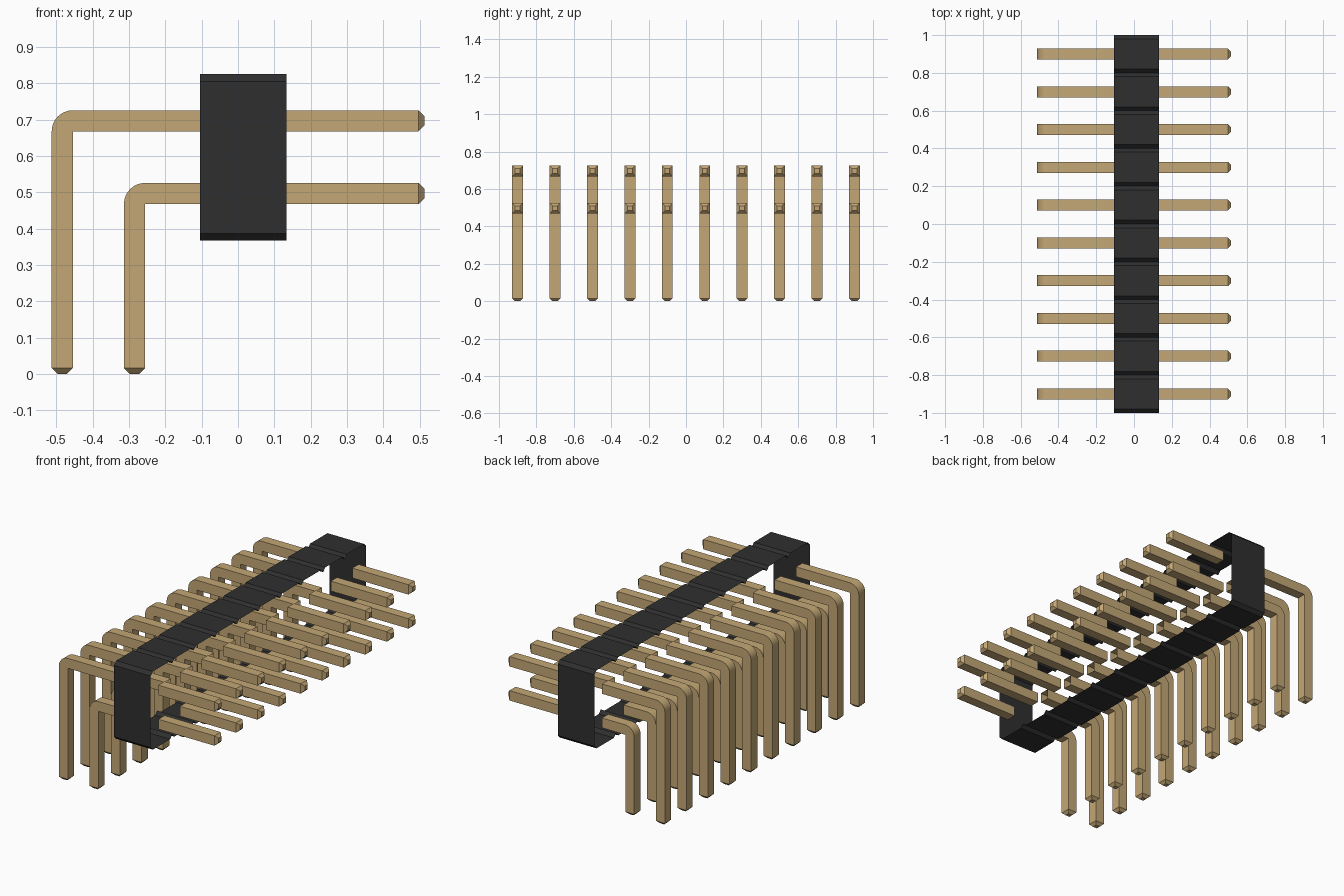
import bpy, bmesh, math

cube = bpy.data.objects.get("Cube")
if cube:
    bpy.data.objects.remove(cube, do_unlink=True)


def material(name, color):
    m = bpy.data.materials.new(name)
    m.use_nodes = True
    m.diffuse_color = color
    m.node_tree.nodes["Principled BSDF"].inputs["Base Color"].default_value = color
    return m


brass = material("brass", (0.55, 0.39, 0.18, 1))
black = material("black plastic", (0.028, 0.028, 0.028, 1))

COUNT, PITCH = 10, 0.2
BACK, FRONT = -0.105, 0.133      # body faces along x
HALF, TIP = 0.029, 0.016         # pin half width, tip chamfer


def finish(bm, name, mat):
    """Turn a bmesh into a mesh with smooth bends and sharp edges."""
    bmesh.ops.remove_doubles(bm, verts=bm.verts, dist=1e-5)
    bmesh.ops.recalc_face_normals(bm, faces=bm.faces)
    mesh = bpy.data.meshes.new(name)
    bm.to_mesh(mesh)
    bm.free()
    mesh.materials.append(mat)
    mesh.shade_smooth()
    mesh.set_sharp_from_angle(angle=math.radians(30))
    return mesh


def place(mesh, name, y=0):
    ob = bpy.data.objects.new(name, mesh)
    ob.location.y = y
    bpy.context.collection.objects.link(ob)


def pin_mesh(name, sections):
    """Skin square sections given as (outer xz, inner xz, half width); cap the tip."""
    bm = bmesh.new()
    rings = []
    for (ox, oz), (ix, iz), w in sections:
        rings.append([bm.verts.new(p) for p in
                      ((ox, -w, oz), (ox, w, oz), (ix, w, iz), (ix, -w, iz))])
    for a, b in zip(rings, rings[1:]):
        for i in range(4):
            j = (i + 1) % 4
            bm.faces.new((a[i], a[j], b[j], b[i]))
    bm.faces.new(rings[-1])
    return finish(bm, name, brass)


# Open plastic band: a row of chamfered segments outlined in y and z
low, high, cut = 0.367, 0.826, 0.02
top, bottom = [], []
for i in range(COUNT):
    y0 = -1 + i * PITCH
    y1 = y0 + PITCH
    for y, inset in ((y0, cut), (y0 + cut, 0), (y1 - cut, 0), (y1, cut)):
        top.append((y, high - inset))
        bottom.append((y, low + inset))
outline = top + bottom[::-1]
bm = bmesh.new()
rows = [[bm.verts.new((x, y, z)) for y, z in outline] for x in (BACK, FRONT)]
for i in range(len(outline)):
    j = (i + 1) % len(outline)
    if (outline[i][0] - outline[j][0], outline[i][1] - outline[j][1]) != (0, 0):
        bm.faces.new((rows[0][i], rows[0][j], rows[1][j], rows[1][i]))
place(finish(bm, "body_band", black), "body_band")

# Two rows of pins: straight contacts in front, bent legs behind
END = 0.513
for row, z, leg_x in (("upper", 0.697, -0.484), ("lower", 0.497, -0.285)):
    hi, lo = z + HALF, z - HALF
    small = HALF - TIP
    contact = pin_mesh(row + "_contact", [
        ((FRONT, hi), (FRONT, lo), HALF),
        ((END - TIP, hi), (END - TIP, lo), HALF),
        ((END, z + small), (END, z - small), small)])

    outer, inner = leg_x - HALF, leg_x + HALF
    sections = [((BACK, hi), (BACK, lo), HALF)]
    steps = 8
    for k in range(steps + 1):
        a = math.pi / 2 * (1 + k / steps)
        sections.append(((inner + 2 * HALF * math.cos(a), lo + 2 * HALF * math.sin(a)),
                         (inner, lo), HALF))
    sections.append(((outer, TIP), (inner, TIP), HALF))
    sections.append(((leg_x - small, 0), (leg_x + small, 0), small))
    leg = pin_mesh(row + "_leg", sections)

    for i in range(COUNT):
        y = (i - (COUNT - 1) / 2) * PITCH
        place(contact, f"{row}_contact_{i + 1}", y)
        place(leg, f"{row}_leg_{i + 1}", y)
